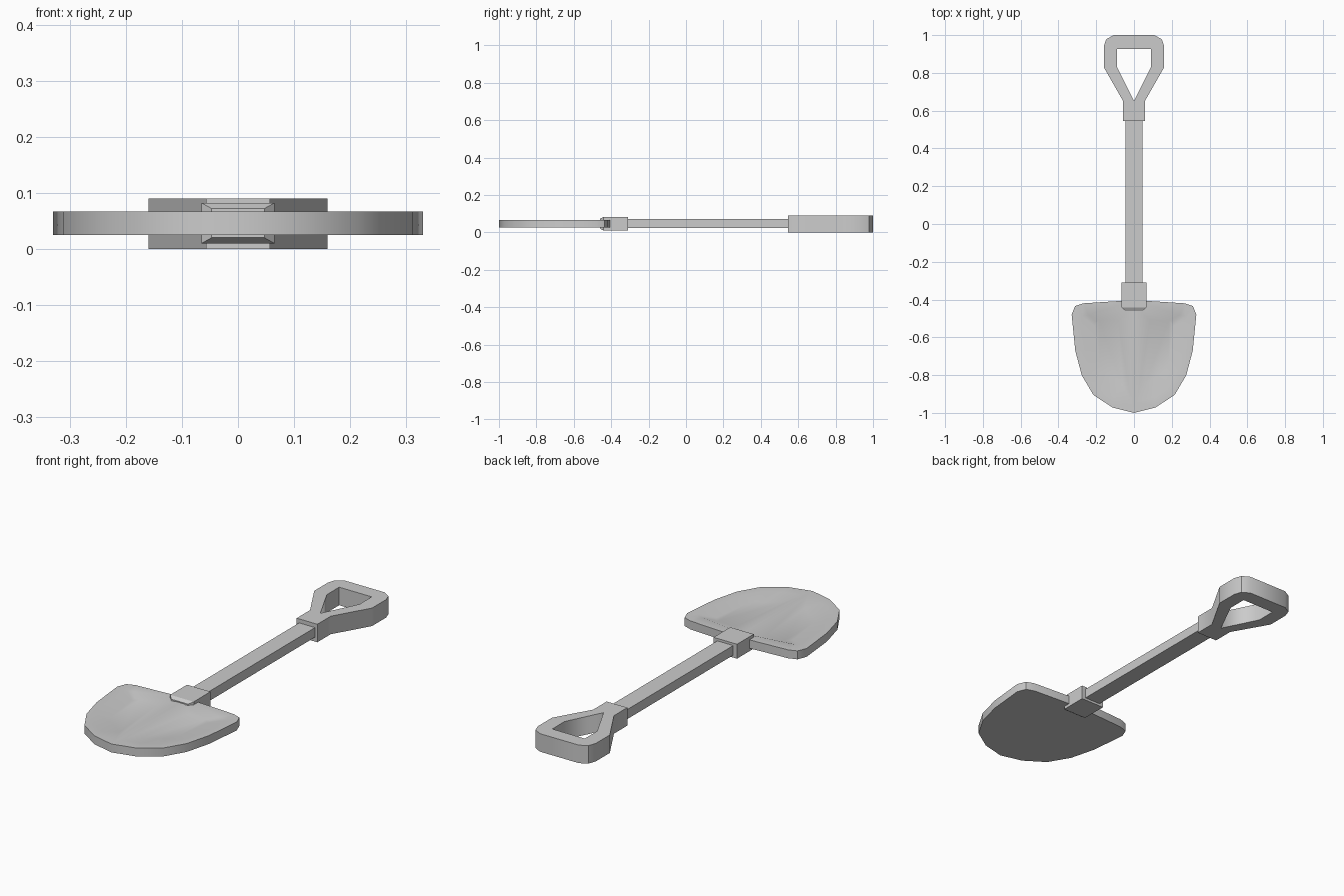
import bpy, bmesh, math

if "Cube" in bpy.data.objects:
    bpy.data.objects.remove(bpy.data.objects["Cube"])


def finish(name, bm, mirror=True, smooth=True):
    bmesh.ops.recalc_face_normals(bm, faces=bm.faces)
    mesh = bpy.data.meshes.new(name)
    bm.to_mesh(mesh)
    bm.free()
    ob = bpy.data.objects.new(name, mesh)
    bpy.context.collection.objects.link(ob)
    if mirror:
        ob.modifiers.new("Mirror", 'MIRROR').use_clip = True
    if smooth:
        bpy.ops.object.select_all(action='DESELECT')
        bpy.context.view_layer.objects.active = ob
        ob.select_set(True)
        bpy.ops.object.shade_smooth_by_angle(angle=math.radians(38))
    return ob


def ring(bm, pts, z):
    return [bm.verts.new((x, y, z)) for x, y in pts]


def bridge(bm, a, b, skip_centre=False):
    n = len(a)
    for i in range(n):
        j = (i + 1) % n
        if skip_centre and abs(a[i].co.x) + abs(a[j].co.x) < 1e-5:
            continue
        bm.faces.new((a[i], a[j], b[j], b[i]))


# Blade: half outline, dished panel and central ridge, mirrored
outline = [(0, -.403), (.27, -.42), (.312, -.435), (.33, -.48), (.311, -.67),
           (.277, -.80), (.215, -.905), (.113, -.972), (0, -1)]
rim = [(.02, -.45), (.24, -.482), (.272, -.487), (.278, -.51), (.262, -.67),
       (.232, -.78), (.18, -.875), (.11, -.915), (.015, -.94)]
floor = [(.085, -.51), (.185, -.512), (.205, -.517), (.21, -.54), (.2, -.67),
         (.182, -.74), (.16, -.785), (.12, -.805), (.06, -.85)]
bm = bmesh.new()
bottom, top = ring(bm, outline, .025), ring(bm, outline, .067)
lip, base = ring(bm, rim, .067), ring(bm, floor, .053)
bm.faces.new(bottom)
bridge(bm, bottom, top, skip_centre=True)
bridge(bm, top, lip)
bridge(bm, lip, base)
bm.faces.new(base)
finish("blade", bm)

# D-shaped grip: half section with the opening, mirrored
grip = [(0, .545), (.057, .545), (.057, .65), (.16, .83), (.16, .94),
        (.147, .978), (.108, 1), (0, 1),
        (0, .927), (.09, .927), (.09, .83), (0, .65)]
bm = bmesh.new()
low, high = ring(bm, grip, 0), ring(bm, grip, .09)
bm.faces.new(low)
bm.faces.new(high)
bridge(bm, low, high, skip_centre=True)
finish("grip", bm)


def square_tube(name, sections, zc=.046):
    """Loft of rectangles given as (y, half width, half height)."""
    bm = bmesh.new()
    rings = [[bm.verts.new((sx * w, y, zc + sz * h))
              for sx, sz in ((-1, -1), (1, -1), (1, 1), (-1, 1))]
             for y, w, h in sections]
    for a, b in zip(rings, rings[1:]):
        bridge(bm, a, b)
    bm.faces.new(rings[0])
    bm.faces.new(rings[-1])
    finish(name, bm, mirror=False, smooth=False)


# Shaft and the socket collar with its tapered tip
square_tube("shaft", [(-.44, .044, .024), (.56, .044, .024)])
square_tube("collar", [(-.46, .047, .026), (-.442, .065, .036), (-.31, .065, .036)])
